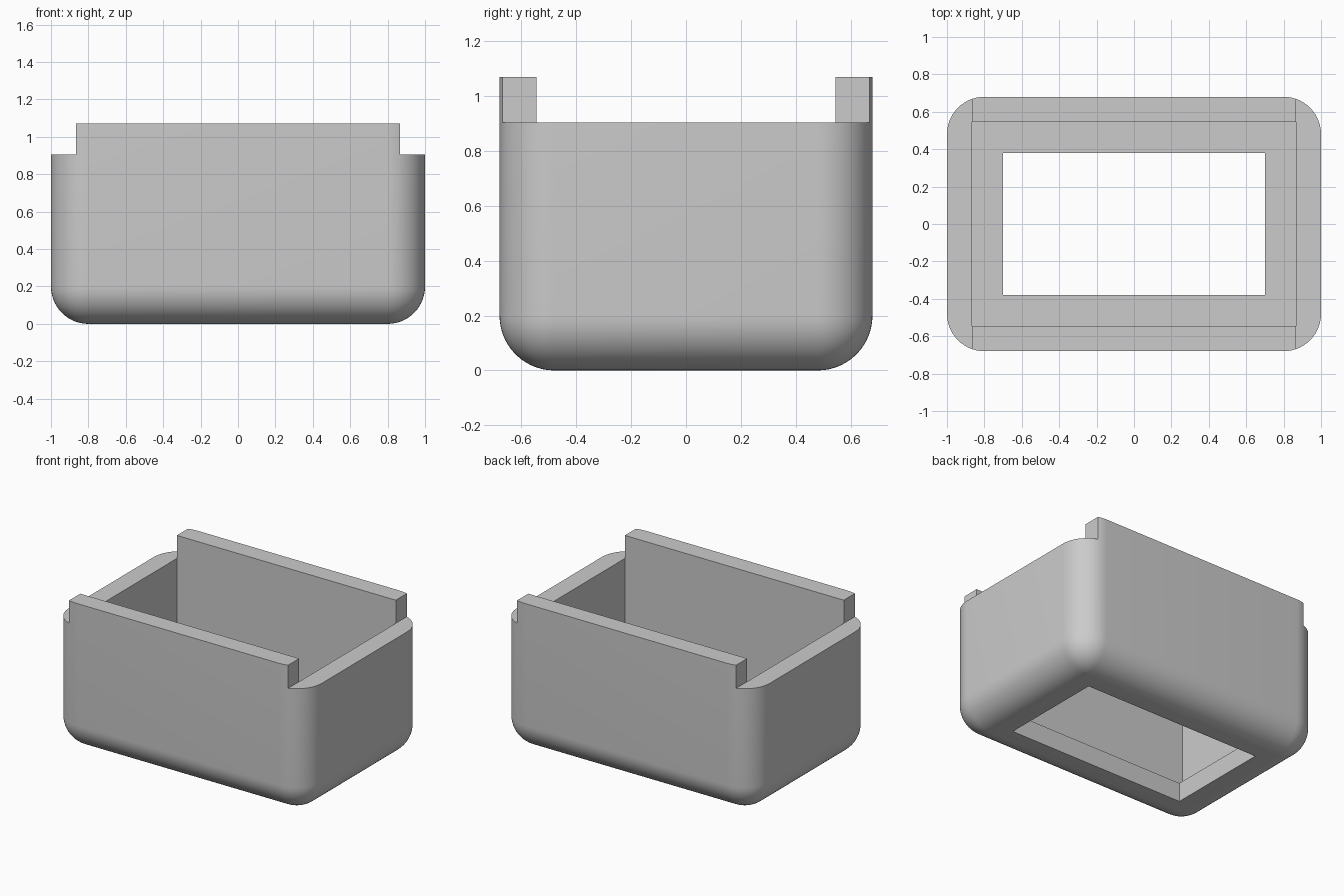
import bpy
import bmesh
from mathutils import Matrix, Vector

cube = bpy.data.objects.get("Cube")
if cube:
    bpy.data.objects.remove(cube, do_unlink=True)

WIDTH, DEPTH, HEIGHT = 2.0, 1.36, 1.07
RADIUS, WALL, RIM = 0.2, 0.135, 0.905
IN_X, IN_Y = WIDTH / 2 - WALL, DEPTH / 2 - WALL

grey = bpy.data.materials.new("plain grey")
grey.use_nodes = True
colour = (0.6, 0.6, 0.6, 1)
grey.diffuse_color = colour
grey.node_tree.nodes["Principled BSDF"].inputs["Base Color"].default_value = colour


def box(name, low, high, rounded=False):
    """Box between two corners, optionally rounded everywhere but the top."""
    low, high = Vector(low), Vector(high)
    bm = bmesh.new()
    bmesh.ops.create_cube(bm, size=1, matrix=Matrix.Translation((low + high) / 2)
                          @ Matrix.Diagonal((*(high - low), 1)))
    if rounded:
        edges = [e for e in bm.edges if any(v.co.z < RADIUS for v in e.verts)]
        bmesh.ops.bevel(bm, geom=edges, offset=RADIUS, segments=14,
                        profile=0.5, affect='EDGES', clamp_overlap=False)
    mesh = bpy.data.meshes.new(name)
    bm.to_mesh(mesh)
    bm.free()
    mesh.materials.append(grey)
    obj = bpy.data.objects.new(name, mesh)
    bpy.context.collection.objects.link(obj)
    return obj


def cut(target, cutter):
    """Subtract the cutter and discard it."""
    cutter.hide_render = True
    mod = target.modifiers.new("cut", 'BOOLEAN')
    mod.operation, mod.solver, mod.object = 'DIFFERENCE', 'EXACT', cutter
    bpy.context.view_layer.objects.active = target
    bpy.ops.object.modifier_apply(modifier=mod.name)
    bpy.data.objects.remove(cutter, do_unlink=True)


# Rounded outer shell
shell = box("open_box_shell", (-WIDTH / 2, -DEPTH / 2, 0),
            (WIDTH / 2, DEPTH / 2, HEIGHT), rounded=True)

# Inner cavity and the rectangular opening in the floor
cut(shell, box("cavity_cutter", (-IN_X, -IN_Y, WALL), (IN_X, IN_Y, 2)))
cut(shell, box("floor_cutter", (-0.7, -0.38, -1), (0.7, 0.38, 0.5)))

# Lower the side walls, leaving the raised front and back tabs
for x in (-2, IN_X):
    cut(shell, box("side_cutter", (x, -1, RIM), (x + 2 - IN_X, 1, 2)))

bpy.ops.object.select_all(action='DESELECT')
shell.select_set(True)
bpy.context.view_layer.objects.active = shell
bpy.ops.object.shade_smooth_by_angle(angle=0.5)
